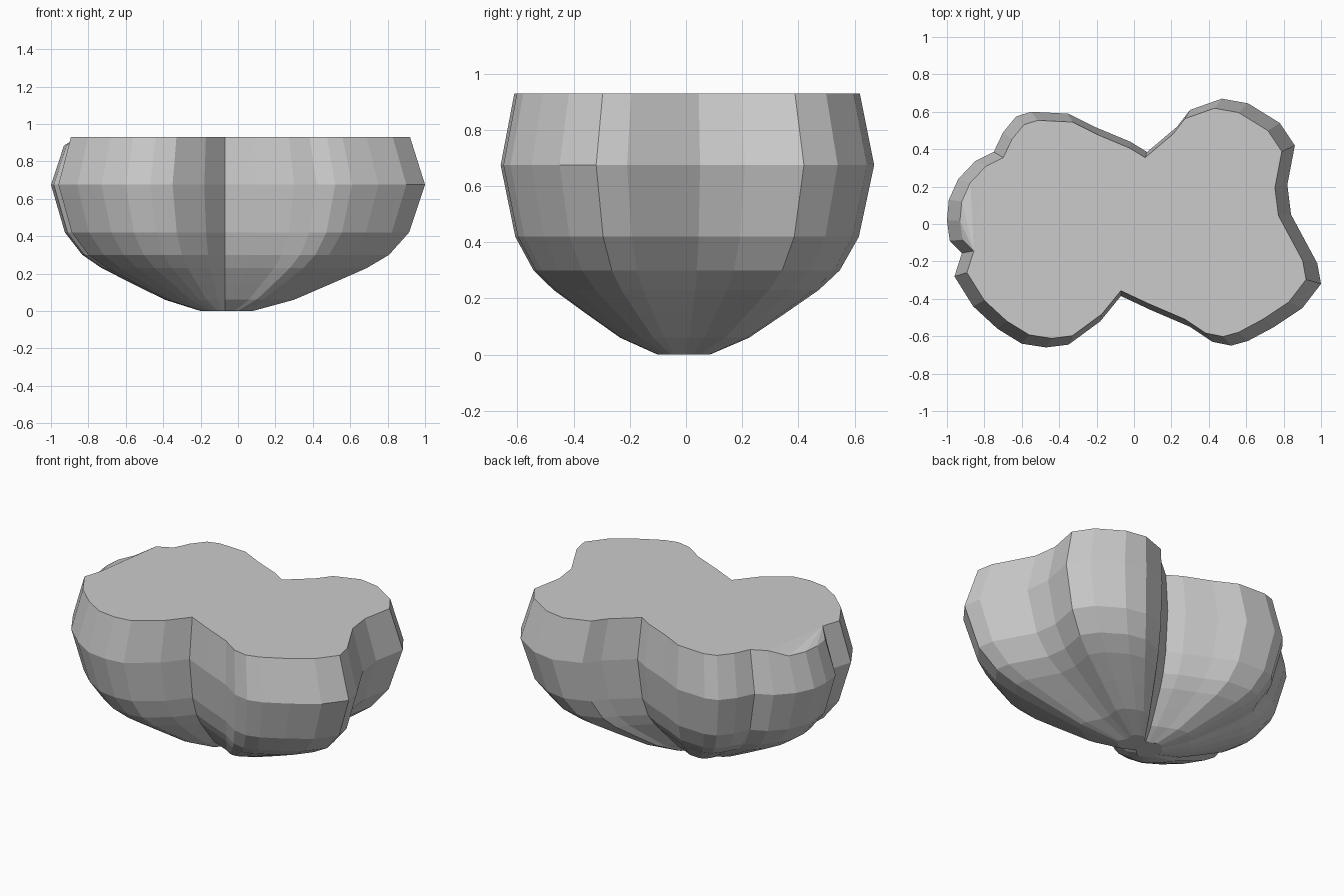
import bpy, bmesh

# Lobed outline at the widest height, counter-clockwise
OUTLINE = [
    (1.0, -0.32), (0.98, -0.21), (0.84, 0.05), (0.82, 0.21), (0.86, 0.42),
    (0.78, 0.54), (0.61, 0.645), (0.47, 0.67), (0.30, 0.61), (0.23, 0.52),
    (0.07, 0.385), (-0.02, 0.44), (-0.20, 0.515), (-0.35, 0.59), (-0.55, 0.60),
    (-0.63, 0.575), (-0.70, 0.49), (-0.75, 0.385), (-0.85, 0.335), (-0.94, 0.24),
    (-0.99, 0.13), (-1.0, 0.02), (-0.985, -0.09), (-0.92, -0.155), (-0.96, -0.28),
    (-0.86, -0.44), (-0.73, -0.56), (-0.60, -0.64), (-0.47, -0.66), (-0.35, -0.645),
    (-0.18, -0.52), (-0.07, -0.385), (0.09, -0.46), (0.30, -0.55), (0.42, -0.63),
    (0.52, -0.65), (0.61, -0.625), (0.75, -0.55), (0.90, -0.45)]

# Vertical profile: height and outline scale
PROFILE = [(0, 0.14), (0.06, 0.345), (0.145, 0.53), (0.23, 0.71), (0.30, 0.82),
           (0.42, 0.92), (0.675, 1.0), (0.93, 0.925)]
CENTRE = (-0.07, -0.01)


def top_height(x, y, z):
    # The left lobe's rim dips slightly
    if z > 0.9 and x < -0.9 and -0.12 < y < 0.28:
        return 0.885
    return z


# Lobed bowl body, lofted ring by ring
bm = bmesh.new()
rings = []
for z, s in PROFILE:
    rings.append([bm.verts.new((CENTRE[0] + (x - CENTRE[0]) * s,
                                CENTRE[1] + (y - CENTRE[1]) * s,
                                top_height(x, y, z))) for x, y in OUTLINE])
n = len(OUTLINE)
for low, high in zip(rings, rings[1:]):
    for i in range(n):
        j = (i + 1) % n
        bm.faces.new((low[i], low[j], high[j], high[i]))

# Closed base and top
base = bm.faces.new(rings[0][::-1])
top = bm.faces.new(rings[-1])
bmesh.ops.triangulate(bm, faces=[base, top])

mesh = bpy.data.meshes.new("lobed_body")
bm.to_mesh(mesh)
bm.free()
bpy.context.collection.objects.link(bpy.data.objects.new("lobed_body", mesh))
